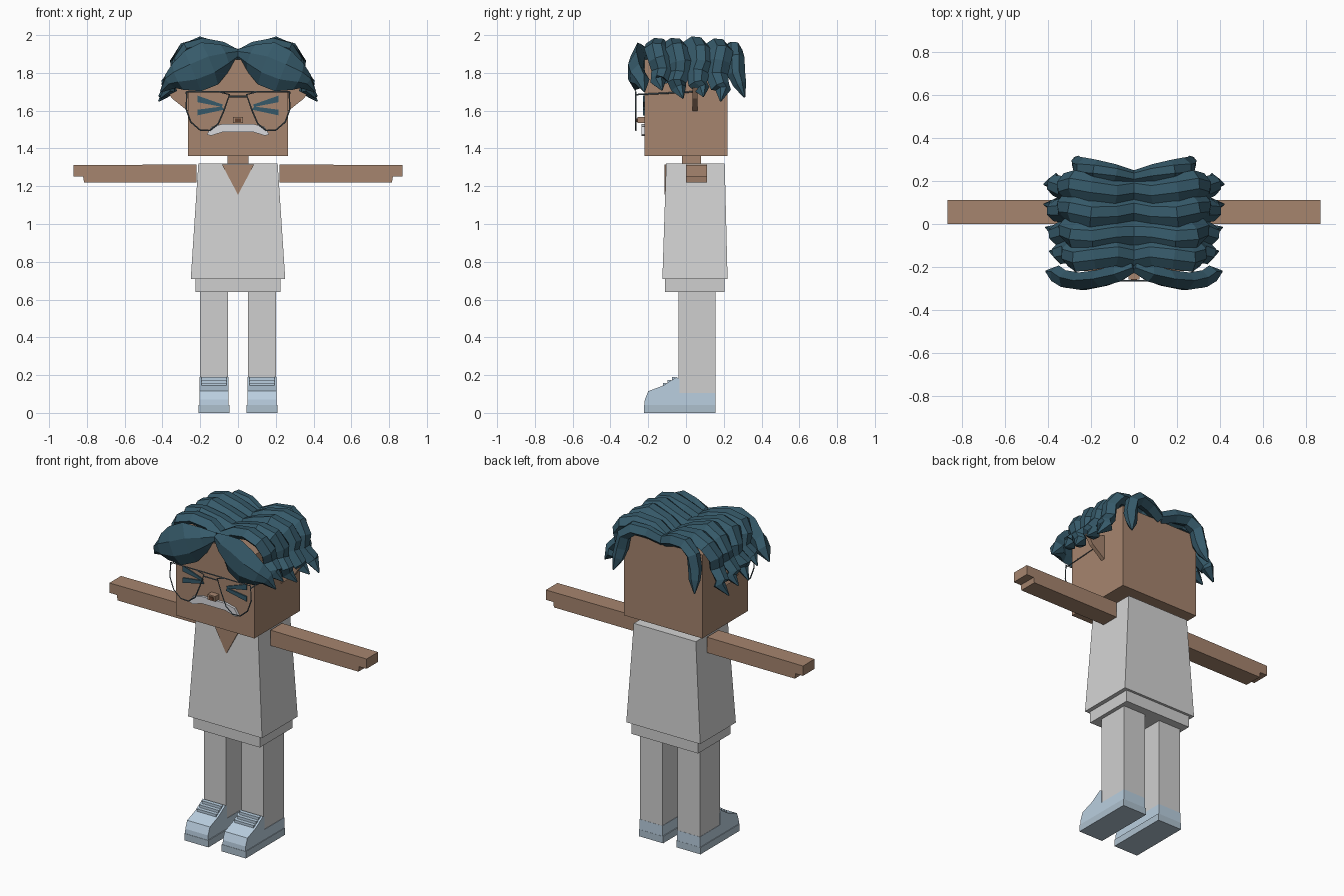
import bpy, bmesh, math
from mathutils import Vector

if "Cube" in bpy.data.objects:
    bpy.data.objects.remove(bpy.data.objects["Cube"])


def material(name, rgb):
    lin = [((c / 255 + 0.055) / 1.055) ** 2.4 for c in rgb] + [1]
    m = bpy.data.materials.new(name)
    m.use_nodes = True
    m.diffuse_color = lin
    m.node_tree.nodes["Principled BSDF"].inputs["Base Color"].default_value = lin
    return m


SKIN = material("skin brown", (166, 133, 110))
NOSTRIL = material("dark brown", (100, 66, 48))
HAIR = material("dark teal", (54, 90, 106))
SHIRT = material("shirt grey", (212, 212, 212))
TROUSERS = material("trouser grey", (207, 207, 207))
SHOE = material("pale blue", (186, 207, 224))
SOLE = material("sole blue", (174, 192, 206))
WHITE = material("off white", (218, 218, 222))
WIRE = material("wire grey", (92, 106, 114))


def build(name, verts, faces, mat):
    bm = bmesh.new()
    vs = [bm.verts.new(v) for v in verts]
    for f in faces:
        bm.faces.new([vs[i] for i in f])
    bmesh.ops.recalc_face_normals(bm, faces=bm.faces)
    me = bpy.data.meshes.new(name)
    bm.to_mesh(me)
    bm.free()
    me.materials.append(mat)
    ob = bpy.data.objects.new(name, me)
    bpy.context.collection.objects.link(ob)
    return ob


def loft(name, rings, mat):
    """Skin a row of equal rings and cap both ends."""
    n, last = len(rings[0]), (len(rings) - 1) * len(rings[0])
    faces = [(r * n + i, r * n + (i + 1) % n, (r + 1) * n + (i + 1) % n, (r + 1) * n + i)
             for r in range(len(rings) - 1) for i in range(n)]
    faces += [tuple(range(n)), tuple(range(last, last + n))]
    return build(name, [v for ring in rings for v in ring], faces, mat)


def rect(x0, x1, y0, y1, z):
    return [(x0, y0, z), (x1, y0, z), (x1, y1, z), (x0, y1, z)]


def box(name, x, y, z, mat):
    return loft(name, [rect(*x, *y, z[0]), rect(*x, *y, z[1])], mat)


def front_prism(name, pts, y0, y1, mat):
    return loft(name, [[(x, y, z) for x, z in pts] for y in (y0, y1)], mat)


def side_prism(name, pts, x0, x1, mat):
    return loft(name, [[(x, y, z) for y, z in pts] for x in (x0, x1)], mat)


def wire(name, pts, closed=False):
    cu = bpy.data.curves.new(name, "CURVE")
    cu.dimensions = "3D"
    cu.bevel_depth, cu.bevel_resolution = 0.004, 0
    sp = cu.splines.new("POLY")
    sp.points.add(len(pts) - 1)
    for p, co in zip(sp.points, pts):
        p.co = (*co, 1)
    sp.use_cyclic_u = closed
    cu.materials.append(WIRE)
    bpy.context.collection.objects.link(bpy.data.objects.new(name, cu))


def lock(name, path, halves, wide, thick, side):
    """Tapered ridged lock of hair along a path; wide is its broad direction."""
    pts = [Vector(p) for p in path]
    rings = []
    for i, (p, a) in enumerate(zip(pts, halves)):
        t = (pts[min(i + 1, len(pts) - 1)] - pts[max(i - 1, 0)]).normalized()
        w = Vector(wide)
        w = (w - t * w.dot(t)).normalized()
        n = t.cross(w)
        b = thick * min(1, a / 0.04)
        ring = [p + w * a * u + n * b * v for u, v in
                ((-1, -0.3), (-0.45, 0.8), (0.3, 1), (1, 0.1), (0.4, -1), (-0.5, -0.9))]
        rings.append([(v.x * side, v.y, v.z) for v in ring])
    loft(name, rings, HAIR)


# Body
loft("shirt", [rect(-0.25, 0.25, -0.125, 0.22, 0.71),
               rect(-0.21, 0.21, -0.105, 0.205, 1.32)], SHIRT)
front_prism("neck_opening", [(-0.085, 1.315), (0, 1.155), (0.085, 1.315)], -0.114, -0.1, SKIN)
box("hips", (-0.225, 0.225), (-0.11, 0.205), (0.64, 0.71), TROUSERS)
box("neck", (-0.055, 0.055), (-0.02, 0.08), (1.31, 1.37), SKIN)
box("head", (-0.265, 0.265), (-0.22, 0.22), (1.36, 1.87), SKIN)

# Face
box("nose", (-0.026, 0.026), (-0.258, -0.21), (1.535, 1.567), SKIN)
box("nose_tip", (-0.015, 0.015), (-0.261, -0.25), (1.541, 1.559), NOSTRIL)
arch = [(-0.165, 1.475), (-0.14, 1.515), (-0.08, 1.53), (0.08, 1.53), (0.14, 1.515),
        (0.165, 1.475), (0.145, 1.467), (0.08, 1.487), (-0.08, 1.487), (-0.145, 1.467)]
front_prism("moustache", arch, -0.235, -0.21, WHITE)
wire("glasses_bridge", [(-0.05, -0.265, 1.675), (0.05, -0.265, 1.675)])
wire("glasses_top_bar", [(-0.1, -0.265, 1.70), (0.1, -0.265, 1.70)])

lens = [(0.045, 1.685), (0.1, 1.70), (0.27, 1.70), (0.275, 1.61), (0.25, 1.54), (0.2, 1.497),
        (0.15, 1.495), (0.105, 1.53), (0.075, 1.60)]
shoe_profile = [(-0.22, 0.04), (-0.218, 0.07), (-0.2, 0.115), (-0.16, 0.13), (-0.12, 0.145),
                (-0.05, 0.19), (-0.035, 0.18), (-0.035, 0.04)]

for s, side in ((1, "left"), (-1, "right")):
    # Arms with a stepped hand
    arm = [(0.22, 1.22), (0.815, 1.22), (0.82, 1.252), (0.87, 1.252), (0.87, 1.312), (0.22, 1.315)]
    front_prism(side + "_arm", [(s * x, z) for x, z in arm], 0.0, 0.112, SKIN)
    # Legs and shoes
    box(side + "_leg", (s * 0.052, s * 0.202), (-0.04, 0.155), (0.105, 0.65), TROUSERS)
    box(side + "_shoe_heel", (s * 0.05, s * 0.204), (-0.04, 0.156), (0.04, 0.105), SHOE)
    side_prism(side + "_shoe_upper", shoe_profile, s * 0.05, s * 0.204, SHOE)
    box(side + "_sole", (s * 0.045, s * 0.208), (-0.222, 0.157), (0, 0.042), SOLE)
    for i in range(3):
        y, z = -0.115 + i * 0.024, 0.147 + i * 0.0155
        box(f"{side}_lace_{i + 1}", (s * 0.062, s * 0.192), (y - 0.008, y + 0.012),
            (z - 0.01, z + 0.012), SHOE)
    # Squeezed eyes
    front_prism(side + "_eye_upper", [(s * x, z) for x, z in
                ((0.215, 1.68), (0.08, 1.632), (0.085, 1.62), (0.215, 1.645))], -0.227, -0.215, HAIR)
    front_prism(side + "_eye_lower", [(s * x, z) for x, z in
                ((0.215, 1.575), (0.075, 1.605), (0.085, 1.622), (0.215, 1.605))], -0.227, -0.215, HAIR)
    # Pointed ears
    front_prism(side + "_ear", [(s * x, z) for x, z in
                ((0.255, 1.59), (0.35, 1.665), (0.385, 1.72), (0.255, 1.75))], 0.035, 0.06, SKIN)
    # Wire glasses
    wire(side + "_lens_frame", [(s * x, -0.265, z) for x, z in lens], True)
    wire(side + "_temple", [(s * 0.272, -0.265, 1.685), (s * 0.275, 0.04, 1.70)])
    # Fringe swept over the forehead
    lock(side + "_fringe",
         [(0, -0.2, 1.905), (0.07, -0.23, 1.88), (0.15, -0.255, 1.85), (0.24, -0.27, 1.81),
          (0.32, -0.26, 1.78), (0.36, -0.235, 1.755), (0.41, -0.22, 1.70)],
         (0.025, 0.075, 0.12, 0.115, 0.075, 0.045, 0.004), (0, 0.1, 1), 0.04, s)
    # Wavy locks from the parting down the sides
    crest = [(0, 1.885), (0.09, 1.925), (0.2, 1.952), (0.285, 1.925), (0.325, 1.86),
             (0.325, 1.80), (0.375, 1.745), (0.365, 1.72), (0.42, 1.67)]
    halves = (0.06, 0.062, 0.066, 0.064, 0.062, 0.06, 0.05, 0.04, 0.004)
    for k, (y, drop, reach) in enumerate(((-0.15, -0.04, 0.94), (-0.05, 0, 0.98),
                                          (0.06, 0, 1), (0.165, 0.02, 1))):
        path = []
        for i, (x, z) in enumerate(crest):
            f = i / (len(crest) - 1)
            path.append((x * reach, y + 0.015 * math.sin(i * 1.6 + k) + 0.02 * f,
                         z - drop * f * f + 0.006 * math.sin(i * 2 + k * 2)))
        lock(f"{side}_side_lock_{k + 1}", path, halves, (0, 1, -0.25), 0.036, s)
    # Back lock hanging at the corner
    lock(side + "_back_lock",
         [(0, 0.215, 1.89), (0.09, 0.235, 1.925), (0.18, 0.25, 1.93), (0.235, 0.26, 1.88),
          (0.25, 0.265, 1.80), (0.26, 0.285, 1.74), (0.275, 0.31, 1.67)],
         (0.035, 0.045, 0.05, 0.05, 0.048, 0.035, 0.004), (0, 1, -0.3), 0.038, s)
